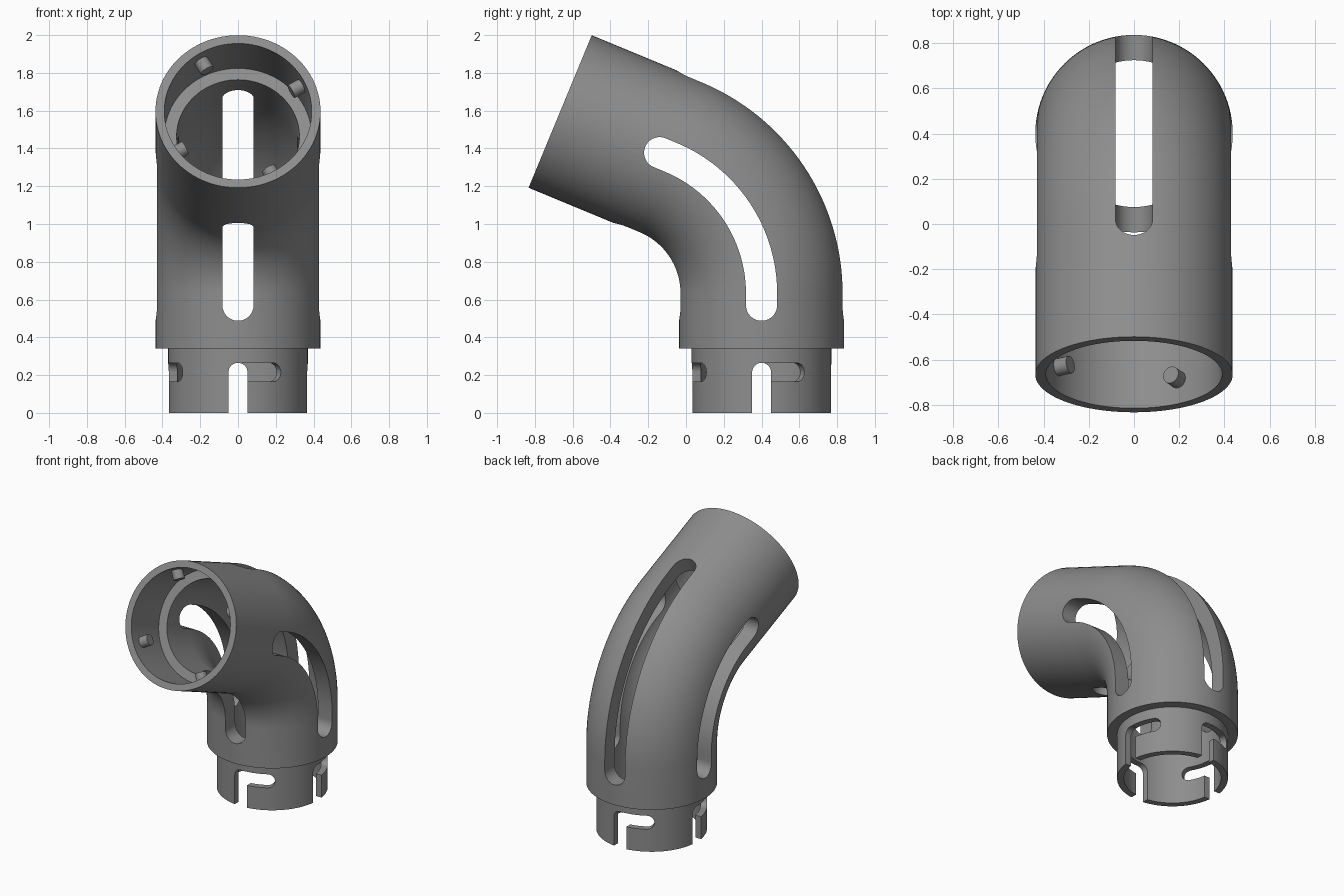
import bpy, bmesh, math
from mathutils import Vector

if "Cube" in bpy.data.objects:
    bpy.data.objects.remove(bpy.data.objects["Cube"])

BEND = math.radians(67.5)
R = 0.78                                   # bend radius of the centre line
Z0 = 1.154 - R * math.tan(BEND / 2)        # where the bend begins
ARC = R * BEND
END = 2 * Z0 + ARC                         # total centre line length
Y0 = 0.40
X = Vector((1, 0, 0))
UP = Vector((0, 0, 1))
N = 96

mat = bpy.data.materials.new("grey_plastic")
mat.diffuse_color = (0.27, 0.27, 0.27, 1)
mat.use_nodes = True
mat.node_tree.nodes["Principled BSDF"].inputs["Base Color"].default_value = mat.diffuse_color


def frame(s):
    """Centre, outward-of-bend direction and tangent at length s."""
    a = min(max(s - Z0, 0), ARC) / R
    u = Vector((0, math.cos(a), math.sin(a)))
    t = Vector((0, -math.sin(a), math.cos(a)))
    c = Vector((0, Y0 - R, Z0)) + u * R
    return c + t * (min(s - Z0, 0) + max(s - Z0 - ARC, 0)), u, t


def loft(name, rings, closed=False):
    """Skin a list of equal-sized rings, capped or joined end to end."""
    bm = bmesh.new()
    vs = [[bm.verts.new(p) for p in r] for r in rings]
    n = len(vs[0])
    for k in range(len(vs) if closed else len(vs) - 1):
        a, b = vs[k], vs[(k + 1) % len(vs)]
        for i in range(n):
            j = (i + 1) % n
            bm.faces.new((a[i], a[j], b[j], b[i]))
    if not closed:
        bm.faces.new(vs[0][::-1])
        bm.faces.new(vs[-1])
    bmesh.ops.recalc_face_normals(bm, faces=bm.faces[:])
    me = bpy.data.meshes.new(name)
    bm.to_mesh(me)
    bm.free()
    me.materials.append(mat)
    ob = bpy.data.objects.new(name, me)
    bpy.context.scene.collection.objects.link(ob)
    return ob


def select_only(ob):
    for other in bpy.context.scene.objects:
        other.select_set(other == ob)
    bpy.context.view_layer.objects.active = ob


def tube_ring(s, r):
    c, u, t = frame(s)
    return [c + (X * math.cos(q) + u * math.sin(q)) * r
            for q in (2 * math.pi * i / N for i in range(N))]


# Tube body: spigot, shoulder, bend, socket and bore in one skin
bend = [Z0 + ARC * i / 32 for i in range(33)]
stations = [(0, 0.37), (0.34, 0.37), (0.34, 0.437)]
stations += [(s, 0.437) for s in bend]
stations += [(END, 0.437), (END, 0.39), (END - 0.345, 0.39), (END - 0.345, 0.325)]
# the bore ends its bend before the socket ledge
stations += [(s, 0.325) for s in reversed(bend) if s < END - 0.36] + [(0, 0.325)]
body = loft("elbow_tube", [tube_ring(s, r) for s, r in stations], closed=True)


def cut(name, rings):
    """Subtract one lofted cutter from the tube body."""
    cutter = loft(name, rings)
    cutter.hide_render = True
    m = body.modifiers.new("cut", 'BOOLEAN')
    m.operation = 'DIFFERENCE'
    m.solver = 'MANIFOLD'
    m.object = cutter
    select_only(body)
    bpy.ops.object.modifier_apply(modifier=m.name)
    bpy.data.objects.remove(cutter)


# Long rounded slots: (length, end offset, half width) along the centre line
W, S0, S1 = 0.0825, 0.57, END - 0.57
angles = [math.radians(a) for a in range(6, 91, 7)]
slot = [(S0, -W * math.cos(a), W * math.sin(a)) for a in angles]
slot += [(S0 + (S1 - S0) * i / 40, 0, W) for i in range(1, 40)]
slot += [(S1, W * math.cos(a), W * math.sin(a)) for a in reversed(angles)]
for sideways in (True, False):
    for sign in (1, -1):
        lo, hi = 0.2 * sign, 0.56 * sign
        rings = []
        for s, e, h in slot:
            c, u, t = frame(s)
            d, w = (X, u) if sideways else (u, X)
            c = c + t * e
            rings.append([c + d * lo - w * h, c + d * lo + w * h,
                          c + d * hi + w * h, c + d * hi - w * h])
        cut("slot_cutter", rings)

# Bayonet slots in the spigot: an upright entry and a level arm
H, ZA = 0.05, 0.215


def section(a, offset, z, w, h):
    """Radial rectangle at angle a, shifted sideways by offset."""
    d = Vector((math.cos(a), math.sin(a), 0))
    c = Vector((0, Y0, z)) + Vector((-math.sin(a), math.cos(a), 0)) * offset
    return [c + d * 0.27 - w * h, c + d * 0.27 + w * h,
            c + d * 0.42 + w * h, c + d * 0.42 - w * h]


for k in range(4):
    base = k * math.pi / 2
    side = Vector((-math.sin(base), math.cos(base), 0))
    entry = [section(base, 0, -0.1, side, H)]
    entry += [section(base, 0, ZA + H * math.cos(a), side, H * math.sin(a))
              for a in reversed(angles)]
    tip = base + math.radians(30)
    arm = [section(base + math.radians(3 * i), 0, ZA, UP, H) for i in range(1, 10)]
    arm += [section(tip, H * math.cos(a), ZA, UP, H * math.sin(a))
            for a in reversed(angles)]
    cut("entry_cutter", entry)
    cut("arm_cutter", arm)

# Locking pegs inside the socket
parts = [body]
c, u, t = frame(END - 0.115)
for k in range(4):
    q = math.radians(30 + 90 * k)
    d = X * math.cos(q) + u * math.sin(q)
    w = u * math.cos(q) - X * math.sin(q)
    ring = [(w * math.cos(b) + t * math.sin(b)) * 0.039
            for b in (2 * math.pi * i / 32 for i in range(32))]
    parts.append(loft("locking_peg", [[c + d * r + p for p in ring] for r in (0.325, 0.405)]))

# Smooth curved walls, crisp rims
for ob in parts:
    select_only(ob)
    bpy.ops.object.shade_smooth_by_angle(angle=math.radians(30))
